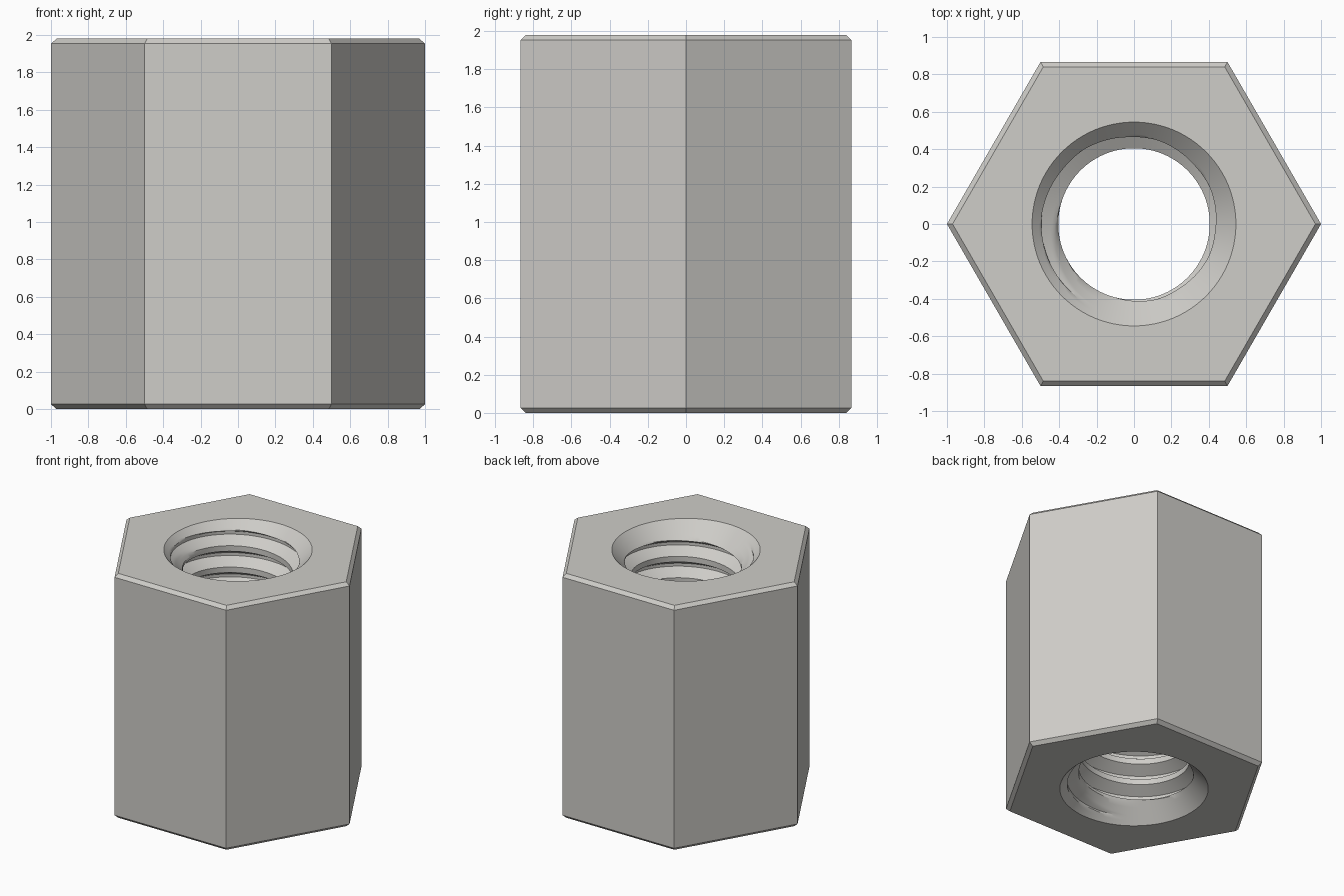
import bpy, bmesh, math

cube = bpy.data.objects.get("Cube")
if cube:
    bpy.data.objects.remove(cube, do_unlink=True)

H = 1.98             # height
HEX_R = 1.0          # corner radius of the hexagon
BEVEL = 0.026        # edge chamfer
MINOR, MAJOR = 0.405, 0.495
RIM = 0.545          # countersink radius at each end
PITCH = 0.173
COLS = 96            # steps around the bore
TURNS = 13
START = H - 0.09 - 12 * PITCH

steel = bpy.data.materials.new("warm grey steel")
steel.use_nodes = True
colour = (0.62, 0.61, 0.58, 1)
steel.diffuse_color = colour
steel.node_tree.nodes["Principled BSDF"].inputs["Base Color"].default_value = colour

bm = bmesh.new()


def polar(r, a, z):
    return bm.verts.new((r * math.cos(a), r * math.sin(a), z))


def join_rings(a, b):
    for i in range(len(a)):
        j = (i + 1) % len(a)
        bm.faces.new((a[i], a[j], b[j], b[i]))


# Chamfered hexagonal outside
inner = HEX_R - BEVEL / math.cos(math.pi / 6)
rings = [[polar(r, k * math.pi / 3, z) for k in range(6)]
         for r, z in ((inner, 0), (HEX_R, BEVEL), (HEX_R, H - BEVEL), (inner, H))]
for low, high in zip(rings, rings[1:]):
    join_rings(low, high)

# End faces: one sector per side, between the hexagon and the bore rim
step = COLS // 6
for ring, z in ((rings[0], 0), (rings[3], H)):
    rim = [polar(RIM, 2 * math.pi * i / COLS, z) for i in range(COLS)]
    for k in range(6):
        arc = [rim[(k * step + i) % COLS] for i in range(step + 1)]
        bm.faces.new([ring[k], ring[(k + 1) % 6]] + arc[::-1])

# One pitch of thread profile: crest, flank, root, flank
knots = [(0, MINOR), (0.045, MINOR), (0.097, MAJOR), (0.121, MAJOR), (PITCH, MINOR)]
profile = []
for (s0, r0), (s1, r1), n in zip(knots, knots[1:], (2, 6, 2, 6)):
    profile += [(s0 + (s1 - s0) * i / n, r0 + (r1 - r0) * i / n) for i in range(n)]


def bore_column(c):
    """Thread section at one angle, opened by the countersinks at both ends."""
    a = 2 * math.pi * c / COLS
    verts = []
    for t in range(TURNS + 1):
        for s, r in profile:
            z = min(max(START + t * PITCH + s + PITCH * c / COLS, 0), H)
            verts.append(polar(max(r, RIM - z, RIM - (H - z)), a, z))
    return verts


columns = [bore_column(c) for c in range(COLS + 1)]
for p, q in zip(columns, columns[1:]):
    for i in range(len(p) - 1):
        bm.faces.new((p[i], p[i + 1], q[i + 1], q[i]))

bmesh.ops.remove_doubles(bm, verts=bm.verts, dist=0.00002)
loose = [v for v in bm.verts if not v.link_faces]
bmesh.ops.delete(bm, geom=loose, context='VERTS')
bmesh.ops.recalc_face_normals(bm, faces=bm.faces)

mesh = bpy.data.meshes.new("threaded_hex_nut")
bm.to_mesh(mesh)
bm.free()
mesh.materials.append(steel)
nut = bpy.data.objects.new("threaded_hex_nut", mesh)
bpy.context.collection.objects.link(nut)

# Smooth bore, crisp edges
bpy.ops.object.select_all(action='DESELECT')
nut.select_set(True)
bpy.context.view_layer.objects.active = nut
bpy.ops.object.shade_smooth_by_angle(angle=math.radians(25))
